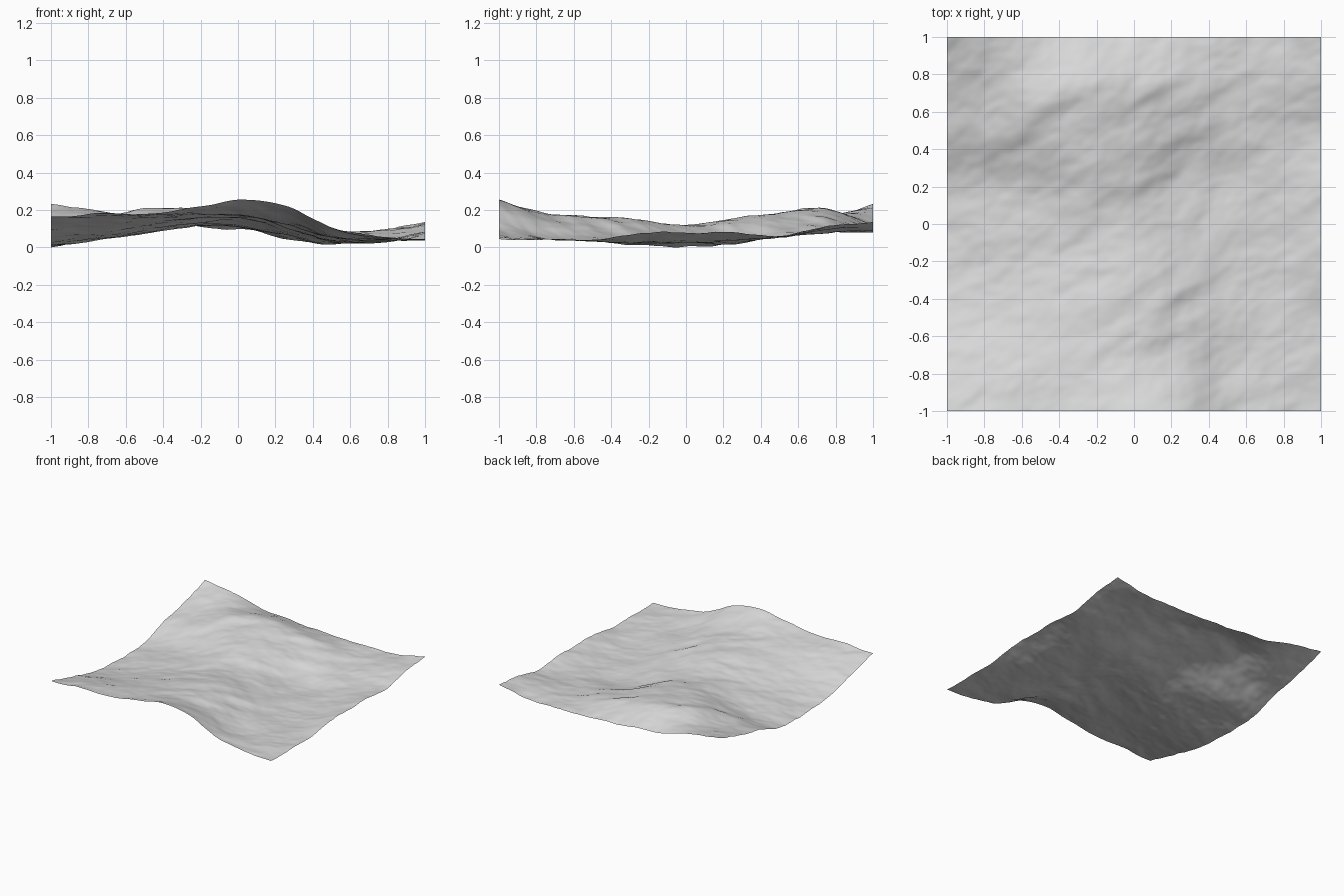
import bpy
import bmesh
import math
from mathutils import Vector, noise

if "Cube" in bpy.data.objects:
    bpy.data.objects.remove(bpy.data.objects["Cube"], do_unlink=True)

# Cross-sections of the ground from front to back, heights in thousandths
SECTIONS = [
    (165, 175, 178, 208, 250, 222, 105, 60, 40),
    (100, 130, 150, 170, 180, 140, 60, 42, 37),
    (40, 70, 105, 145, 163, 115, 46, 30, 42),
    (10, 40, 78, 125, 148, 92, 32, 20, 72),
    (2, 37, 72, 110, 105, 58, 24, 32, 70),
    (20, 50, 100, 148, 122, 46, 18, 34, 78),
    (100, 130, 176, 180, 150, 92, 55, 48, 55),
    (152, 158, 195, 198, 165, 115, 82, 84, 105),
    (230, 195, 132, 110, 88, 80, 80, 88, 135),
]

# Small steps that rise towards the back right corner: x, y, strength
STEPS = [
    (-0.60, 0.44, 0.016), (-0.45, 0.60, 0.016), (-0.35, 0.21, 0.011),
    (0.10, 0.22, 0.010), (0.22, 0.40, 0.010), (0.12, 0.70, 0.012),
    (0.45, 0.70, 0.011), (-0.30, -0.08, 0.012), (-0.65, -0.22, 0.010),
    (0.25, -0.40, 0.012), (0.10, -0.66, 0.010), (0.40, -0.70, 0.010),
    (-0.20, -0.72, 0.007), (-0.85, -0.92, 0.009),
]
STEP_LENGTH, STEP_WIDTH = 0.14, 0.06
GRAIN = math.radians(30)
CELLS = 140


def spline(values, position):
    """Smooth curve through evenly spaced values, position from -1 to 1."""
    last = len(values) - 1
    t = (position + 1) / 2 * last
    i = min(max(int(t), 0), last - 1)
    t -= i
    b, c = values[i], values[i + 1]
    a = values[i - 1] if i > 0 else 2 * b - c
    d = values[i + 2] if i + 2 <= last else 2 * c - b
    slope_b, slope_c = (c - a) / 2, (d - b) / 2
    bend = 3 * (c - b) - 2 * slope_b - slope_c
    twist = 2 * (b - c) + slope_b + slope_c
    return b + t * (slope_b + t * (bend + t * twist))


def grain_axes(x, y):
    """Distances along and across the diagonal grain of the ground."""
    c, s = math.cos(GRAIN), math.sin(GRAIN)
    return c * x + s * y, c * y - s * x


def height(x, y):
    """Broad landform, then steps, then fine roughness."""
    z = spline([spline(row, x) for row in SECTIONS], y) / 1000
    for step_x, step_y, rise in STEPS:
        along, across = grain_axes(x - step_x, y - step_y)
        u, v = along / STEP_LENGTH, across / STEP_WIDTH
        z += rise * v * math.exp(-u * u - v * v)
    along, across = grain_axes(x, y)
    spot = Vector((along * 4, across * 6.5, 4.7))
    return z + 0.009 * noise.fractal(spot, 0.9, 2.0, 3)


def material(name, colour):
    mat = bpy.data.materials.new(name)
    mat.use_nodes = True
    mat.diffuse_color = colour
    mat.node_tree.nodes["Principled BSDF"].inputs["Base Color"].default_value = colour
    return mat


# Ground sheet
mesh = bpy.data.meshes.new("terrain_sheet")
bm = bmesh.new()
bmesh.ops.create_grid(bm, x_segments=CELLS, y_segments=CELLS, size=1)
for vert in bm.verts:
    vert.co.z = height(vert.co.x, vert.co.y)
lowest = min(vert.co.z for vert in bm.verts)
bmesh.ops.translate(bm, verts=bm.verts, vec=(0, 0, -lowest))
for face in bm.faces:
    face.smooth = True
bm.to_mesh(mesh)
bm.free()

terrain = bpy.data.objects.new("terrain_sheet", mesh)
bpy.context.collection.objects.link(terrain)
mesh.materials.append(material("light_grey_ground", (0.7, 0.7, 0.7, 1)))
